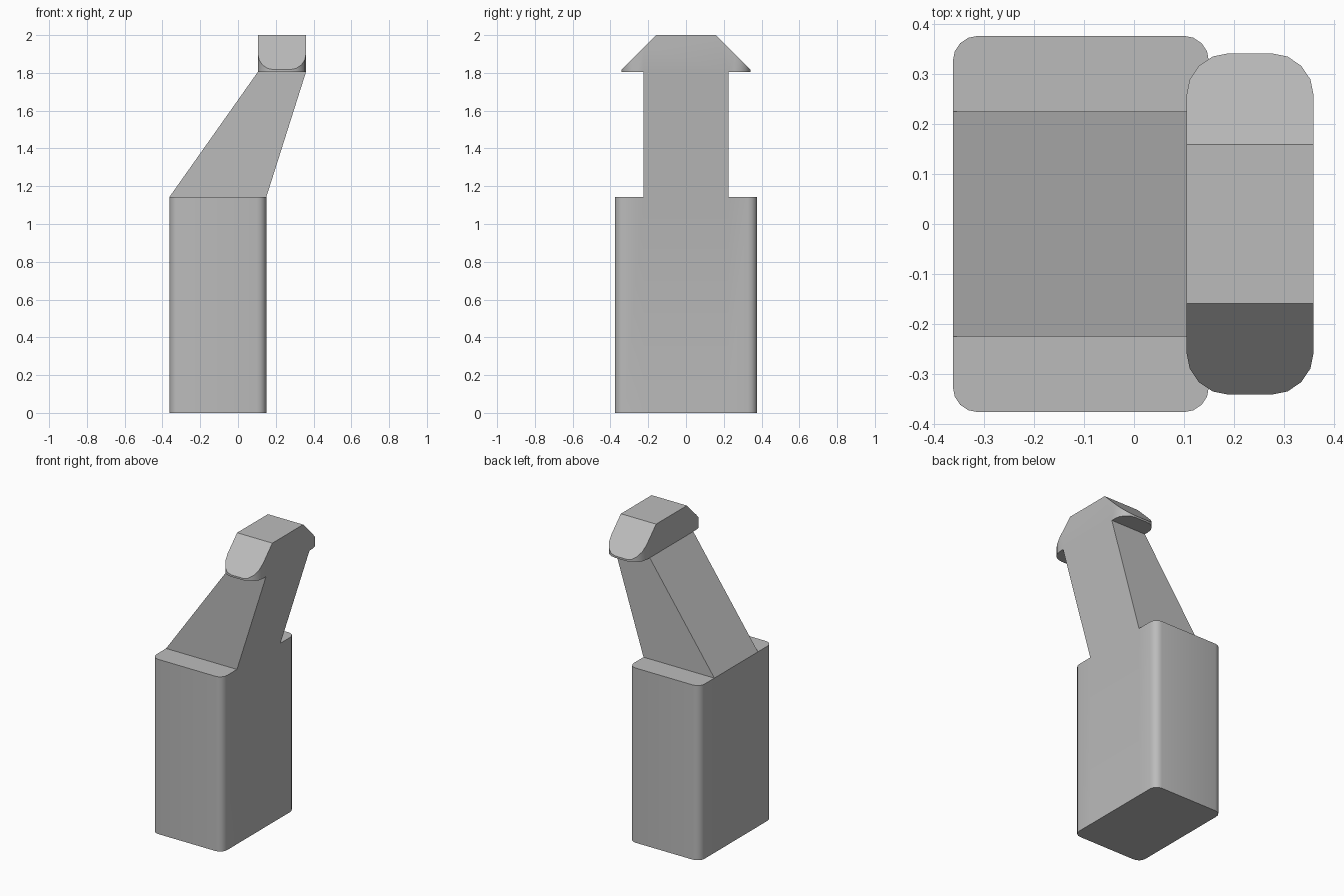
import bpy, bmesh, math
from mathutils import Vector

cube = bpy.data.objects.get("Cube")
if cube:
    bpy.data.objects.remove(cube, do_unlink=True)

grey = bpy.data.materials.new("plain grey")
grey.use_nodes = True
colour = (0.5, 0.5, 0.5, 1)
grey.diffuse_color = colour
grey.node_tree.nodes["Principled BSDF"].inputs["Base Color"].default_value = colour

NECK_Y = 0.225


def rounded_block(bm, x0, x1, half_y, z0, z1, radius, steps=4):
    """Upright prism with a rounded rectangular plan; returns its geometry."""
    cx, hx = (x0 + x1) / 2, (x1 - x0) / 2
    ring = []
    for q, (sx, sy) in enumerate([(1, 1), (-1, 1), (-1, -1), (1, -1)]):
        for i in range(steps + 1):
            a = (q + i / steps) * math.pi / 2
            ring.append(bm.verts.new((cx + sx * (hx - radius) + radius * math.cos(a),
                                      sy * (half_y - radius) + radius * math.sin(a), z0)))
    base = bm.faces.new(ring)
    top = bmesh.ops.extrude_face_region(bm, geom=[base], use_keep_orig=True)["geom"]
    verts = [g for g in top if isinstance(g, bmesh.types.BMVert)]
    bmesh.ops.translate(bm, verts=verts, vec=(0, 0, z1 - z0))


def region(bm, z_min):
    faces = [f for f in bm.faces if f.calc_center_median().z > z_min]
    return (faces + list({e for f in faces for e in f.edges})
            + list({v for f in faces for v in f.verts}))


def middle_cap(bm, z):
    """The flat face at height z between the two neck cuts."""
    return next(f for f in bm.faces if all(abs(v.co.z - z) < 1e-4 for v in f.verts)
                and abs(f.calc_center_median().y) < 0.05)


BODY_TOP, HEAD_BASE = 1.143, 1.805
bm = bmesh.new()

# Body and head blocks
rounded_block(bm, -0.363, 0.15, 0.377, 0, BODY_TOP, 0.05)
rounded_block(bm, 0.105, 0.36, 0.342, HEAD_BASE, 2.0, 0.085)

# Sloped ends of the head
for side in (-1, 1):
    cut = bmesh.ops.bisect_plane(bm, geom=region(bm, 1.5), plane_co=(0, side * 0.159, 2),
                                 plane_no=Vector((0, side, 1)).normalized(), clear_outer=True)
    edges = [e for e in bm.edges if e.is_boundary]
    bmesh.ops.holes_fill(bm, edges=edges, sides=0)

# Neck width marked on both blocks
for side in (-1, 1):
    bmesh.ops.bisect_plane(bm, geom=region(bm, -1), plane_co=(0, side * NECK_Y, 0),
                           plane_no=(0, side, 0))

# Leaning neck joins the body to the head
caps = [middle_cap(bm, BODY_TOP), middle_cap(bm, HEAD_BASE)]
loops = [e for f in caps for e in f.edges]
bmesh.ops.delete(bm, geom=caps, context="FACES_ONLY")
bmesh.ops.bridge_loops(bm, edges=loops)
bmesh.ops.recalc_face_normals(bm, faces=bm.faces[:])

mesh = bpy.data.meshes.new("leaning_post")
bm.to_mesh(mesh)
bm.free()
mesh.materials.append(grey)
post = bpy.data.objects.new("leaning_post", mesh)
bpy.context.collection.objects.link(post)
bpy.context.view_layer.objects.active = post
post.select_set(True)
bpy.ops.object.shade_smooth_by_angle(angle=math.radians(30))
